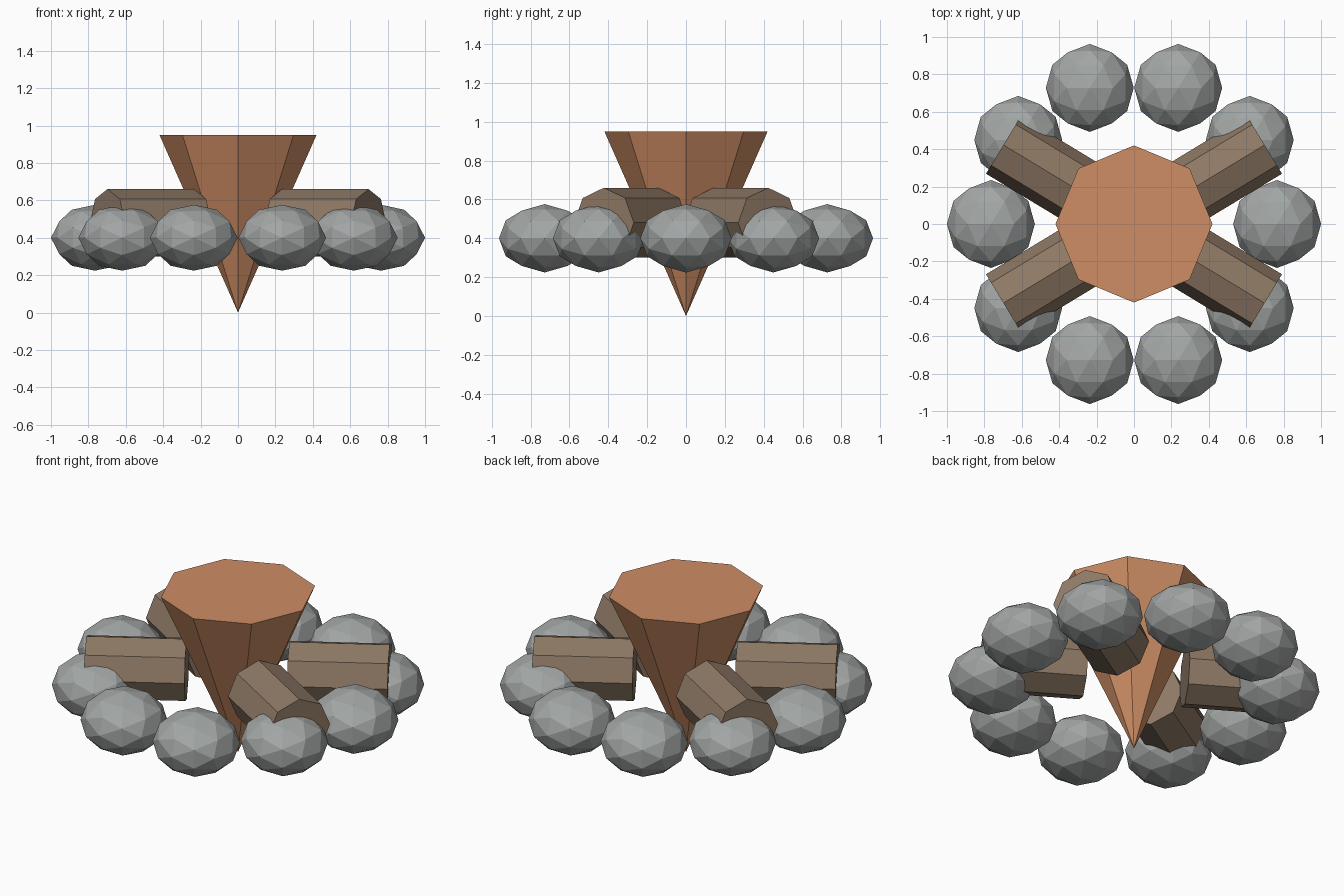
import bpy, bmesh
from math import sin, cos, pi, radians, sqrt
from mathutils import Vector, Matrix

if "Cube" in bpy.data.objects:
    bpy.data.objects.remove(bpy.data.objects["Cube"])


def material(name, rgb):
    m = bpy.data.materials.new(name)
    m.diffuse_color = (*rgb, 1)
    m.use_nodes = True
    m.node_tree.nodes["Principled BSDF"].inputs["Base Color"].default_value = m.diffuse_color
    return m


def add_object(name, bm, mat):
    bmesh.ops.recalc_face_normals(bm, faces=bm.faces)
    me = bpy.data.meshes.new(name)
    bm.to_mesh(me)
    bm.free()
    me.materials.append(mat)
    ob = bpy.data.objects.new(name, me)
    bpy.context.collection.objects.link(ob)
    return ob


def cone(name, mat, r1, r2, depth, matrix):
    bm = bmesh.new()
    bmesh.ops.create_cone(bm, cap_ends=True, segments=8, radius1=r1,
                          radius2=r2, depth=depth, matrix=matrix)
    return add_object(name, bm, mat)


def stone(name, mat, centre, r, rz):
    # icosahedron with an edge on top, split once and rounded
    t = (1 + sqrt(5)) / 2
    bm = bmesh.new()
    for a in (-1, 1):
        for b in (-t, t):
            for co in ((a, 0, b), (0, b, a), (b, a, 0)):
                bm.verts.new(co)
    bmesh.ops.convex_hull(bm, input=bm.verts)
    bmesh.ops.subdivide_edges(bm, edges=bm.edges[:], cuts=1, use_grid_fill=True)
    for v in bm.verts:
        n = v.co.normalized()
        v.co = Vector(centre) + Vector((n.x * r, n.y * r, n.z * rz))
    return add_object(name, bm, mat)


grey = material("stone_grey", (0.36, 0.38, 0.37))
wood = material("log_brown", (0.27, 0.19, 0.13))
ember = material("flame_copper", (0.62, 0.27, 0.13))

# ring of ten stones
for i in range(10):
    a = i * pi / 5
    stone(f"stone_{i}", grey, (0.765 * cos(a), 0.765 * sin(a), 0.4), 0.235, 0.176)

# four short logs, a corner edge on top
for i, deg in enumerate((31.2, 148.8, 211.2, 328.8)):
    m = (Matrix.Rotation(radians(deg), 4, 'Z') @ Matrix.Translation((0.546, 0, 0.48))
         @ Matrix.Rotation(pi / 2, 4, 'Y'))
    cone(f"log_{i}", wood, 0.18, 0.18, 0.54, m)

# flame: eight-sided cone standing on its tip
cone("flame", ember, 0, 0.42, 0.95, Matrix.Translation((0, 0, 0.475)))
